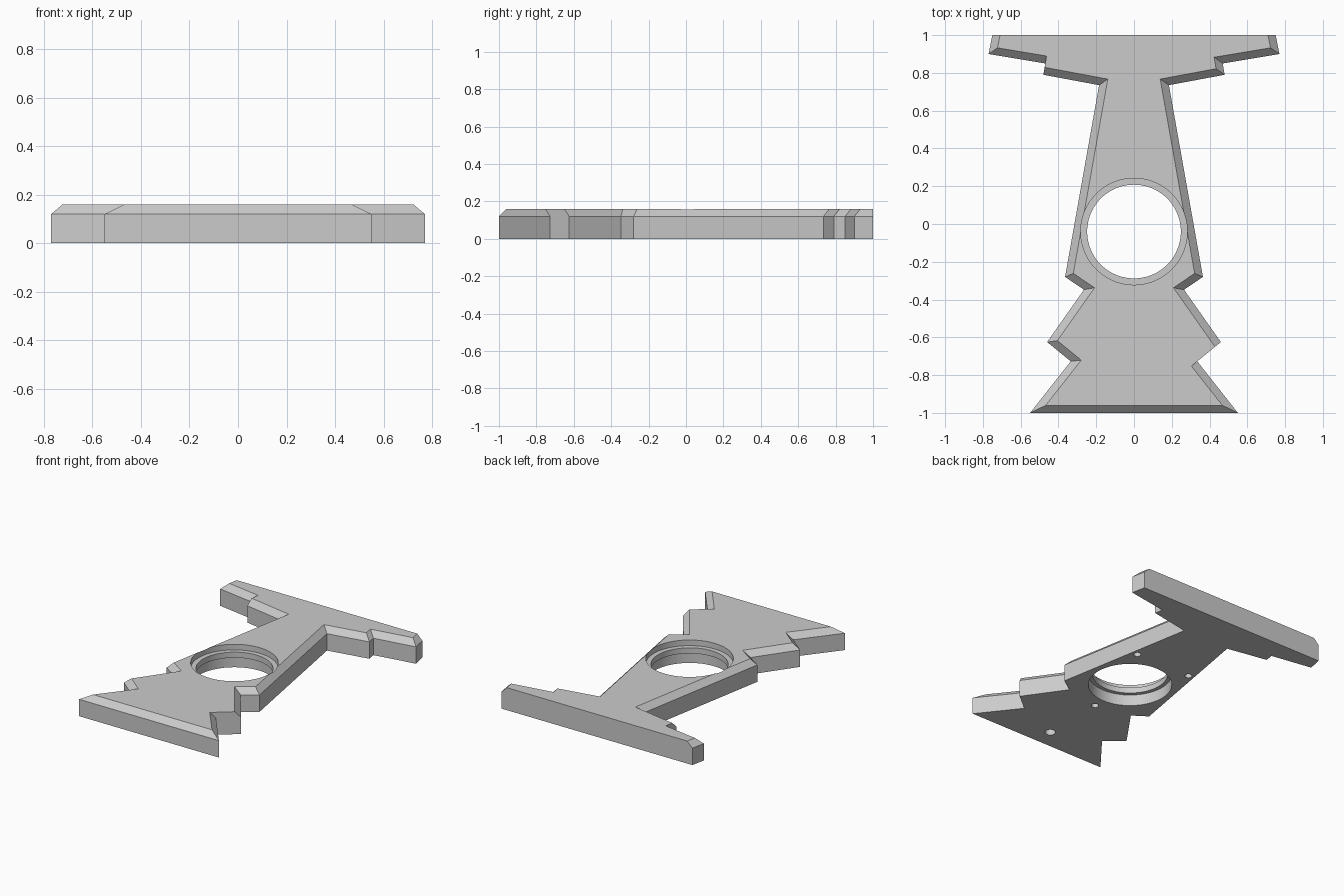
import bpy
import bmesh
from mathutils import Vector, Matrix

cube = bpy.data.objects.get("Cube")
if cube:
    bpy.data.objects.remove(cube, do_unlink=True)

TOP, SHOULDER, CHAMFER = 0.16, 0.12, 0.04

grey = bpy.data.materials.new("plain_grey")
grey.use_nodes = True
grey.diffuse_color = (0.6, 0.6, 0.6, 1)
grey.node_tree.nodes["Principled BSDF"].inputs["Base Color"].default_value = (0.6, 0.6, 0.6, 1)


def add_object(name, bm):
    mesh = bpy.data.meshes.new(name)
    bmesh.ops.recalc_face_normals(bm, faces=bm.faces)
    bm.to_mesh(mesh)
    bm.free()
    mesh.materials.append(grey)
    obj = bpy.data.objects.new(name, mesh)
    bpy.context.collection.objects.link(obj)
    return obj


def inset_point(a, p, b, off_in, off_out):
    """Meeting point of the two edges at p after each moves inward."""
    n1 = (p - a).normalized().orthogonal()
    n2 = (b - p).normalized().orthogonal()
    rows = Matrix((n1, n2))
    return rows.inverted() @ Vector((n1.dot(p) + off_in, n2.dot(p) + off_out))


# Half outline from the back edge to the front edge
half = [(0.75, 1), (0.77, 0.9), (0.47, 0.85), (0.48, 0.79), (0.185, 0.735),
        (0.365, -0.28), (0.265, -0.348), (0.46, -0.625), (0.335, -0.727), (0.55, -1)]
outline = [Vector((-x, y)) for x, y in half] + [Vector((x, y)) for x, y in reversed(half)]

# Every edge is chamfered except the back, the right arm step and one waist notch
count = len(outline)
offsets = [CHAMFER] * count
for flat in (2, 11, count - 1):
    offsets[flat] = 0

# Plate body: straight sides, chamfered shoulder, flat top
bm = bmesh.new()
low = [bm.verts.new((p.x, p.y, 0)) for p in outline]
mid = [bm.verts.new((p.x, p.y, SHOULDER)) for p in outline]
top = []
for i, p in enumerate(outline):
    q = inset_point(outline[i - 1], p, outline[(i + 1) % count], offsets[i - 1], offsets[i])
    top.append(bm.verts.new((q.x, q.y, TOP)))
for a, b in ((low, mid), (mid, top)):
    for i in range(count):
        j = (i + 1) % count
        bm.faces.new((a[i], a[j], b[j], b[i]))
bm.faces.new(top)
bm.faces.new(low[::-1])
plate = add_object("plate", bm)


def drill(x, y, radius, z0, z1, sides=32):
    """Cut a round hole between two heights."""
    bm = bmesh.new()
    bmesh.ops.create_cone(bm, cap_ends=True, segments=sides, radius1=radius, radius2=radius,
                          depth=z1 - z0, matrix=Matrix.Translation((x, y, (z0 + z1) / 2)))
    cutter = add_object("hole_cutter", bm)
    cutter.hide_render = True
    mod = plate.modifiers.new("hole", "BOOLEAN")
    mod.operation = "DIFFERENCE"
    mod.solver = "EXACT"
    mod.object = cutter
    bpy.ops.object.modifier_apply(modifier=mod.name)
    bpy.data.objects.remove(cutter, do_unlink=True)


bpy.context.view_layer.objects.active = plate
plate.select_set(True)

# Central bore, wider above and below a retaining lip
drill(0, -0.04, 0.248, -0.1, 0.3, 96)
drill(0, -0.04, 0.282, SHOULDER, 0.3, 96)
drill(0, -0.04, 0.275, -0.1, 0.08, 96)

# Blind mounting holes underneath
for x, y, radius in ((-0.22, 0.295, 0.024), (0.22, 0.295, 0.024),
                     (0, -0.4, 0.024), (0, -0.86, 0.035)):
    drill(x, y, radius, -0.1, 0.08)

bpy.ops.object.shade_smooth_by_angle()
